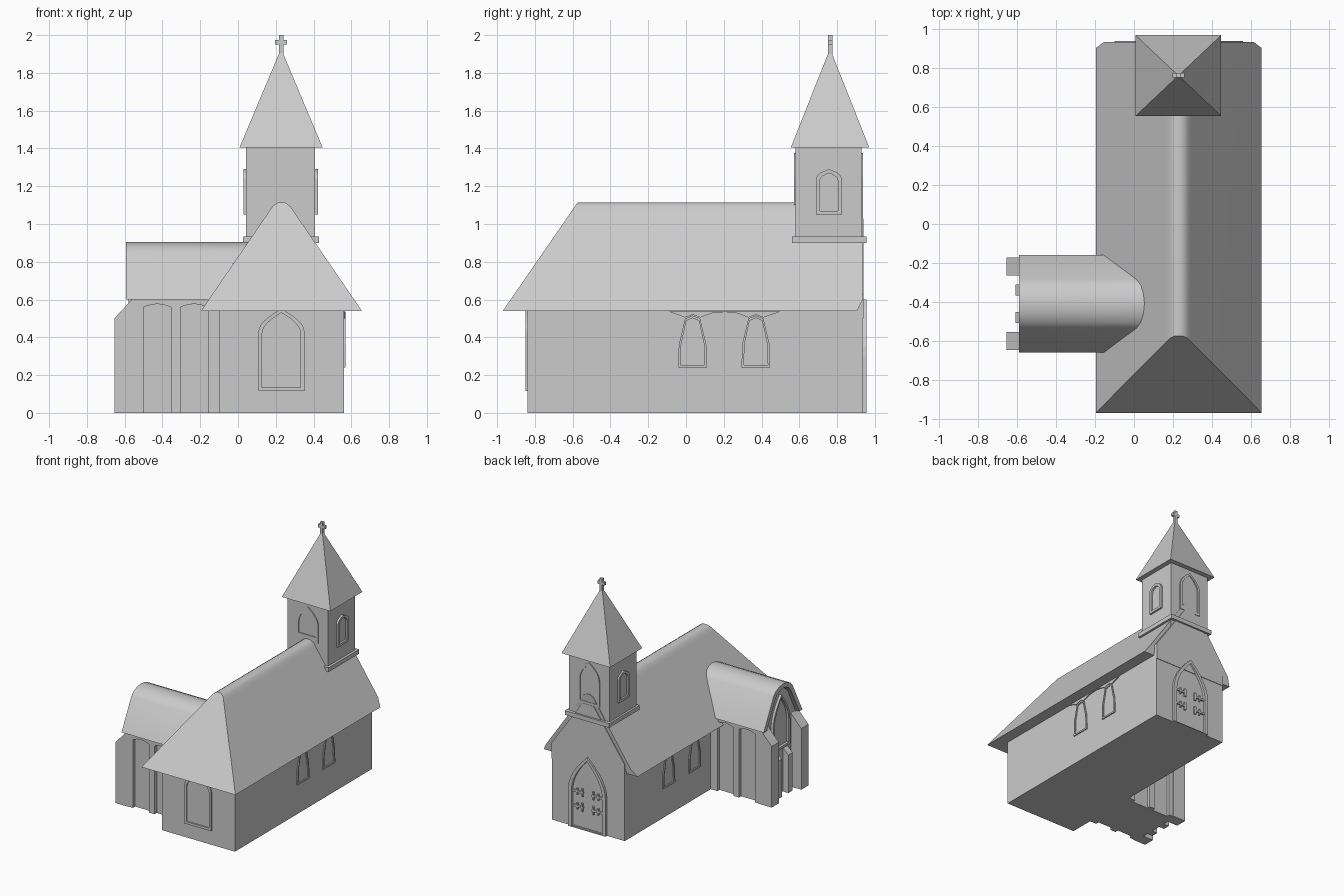
import bpy, bmesh, math

if "Cube" in bpy.data.objects:
    bpy.data.objects.remove(bpy.data.objects["Cube"])

CX = 0.23          # nave centre line
WY = -0.41         # wing centre line


def make(name, verts, faces, smooth=False):
    bm = bmesh.new()
    vs = [bm.verts.new(v) for v in verts]
    for f in faces:
        bm.faces.new([vs[i] for i in f])
    bmesh.ops.recalc_face_normals(bm, faces=bm.faces)
    me = bpy.data.meshes.new(name)
    bm.to_mesh(me)
    bm.free()
    ob = bpy.data.objects.new(name, me)
    bpy.context.collection.objects.link(ob)
    if smooth:
        bpy.context.view_layer.objects.active = ob
        ob.select_set(True)
        bpy.ops.object.shade_smooth_by_angle(angle=math.radians(35))
        ob.select_set(False)
    return ob


def place(axis, p, d):
    return (d, p[0], p[1]) if axis == 'x' else (p[0], d, p[1])


# Extrude a 2D outline along an axis; the ends may be functions of (u, z)
def prism(name, pts, axis, a, b, smooth=False):
    n = len(pts)
    fa = a if callable(a) else (lambda u, z: a)
    fb = b if callable(b) else (lambda u, z: b)
    verts = [place(axis, p, fa(*p)) for p in pts] + [place(axis, p, fb(*p)) for p in pts]
    faces = [list(range(n)), list(range(n, 2 * n))]
    faces += [[i, (i + 1) % n, n + (i + 1) % n, n + i] for i in range(n)]
    return make(name, verts, faces, smooth)


def box(name, x0, x1, y0, y1, z0, z1):
    return prism(name, [(x0, z0), (x1, z0), (x1, z1), (x0, z1)], 'y', y0, y1)


# Frame of thickness t following an outline centred at u = c
def ring(name, pts, axis, c, a, b, t=0.02):
    n = len(pts)
    w = max(p[0] for p in pts)
    z0, z1 = min(p[1] for p in pts), max(p[1] for p in pts)
    zm, h = (z0 + z1) / 2, (z1 - z0) / 2
    outer = [(c + u, z) for u, z in pts]
    inner = [(c + u * (w - t) / w, zm + (z - zm) * (h - t) / h) for u, z in pts]
    verts = [place(axis, p, d) for d in (a, b) for loop in (outer, inner) for p in loop]
    faces = []
    for i in range(n):
        j = (i + 1) % n
        faces += [[i, j, n + j, n + i], [2 * n + i, 2 * n + j, 3 * n + j, 3 * n + i],
                  [i, j, 2 * n + j, 2 * n + i], [n + i, n + j, 3 * n + j, 3 * n + i]]
    return make(name, verts, faces)


# Pointed arch outline
def arch(w, z0, zs, zt, power=1.8, n=6):
    right = [(w * (1 - (i / n) ** power), zs + (zt - zs) * i / n) for i in range(n)]
    return [(-w, z0), (w, z0)] + right + [(0, zt)] + [(-u, z) for u, z in reversed(right)]


def mirrored(half):
    return half + [(-u, z) for u, z in reversed(half)]


# Nave walls and gable
box("nave_walls", -0.10, 0.56, -0.84, 0.935, 0, 0.56)
gable = mirrored([(-0.33, 0.5), (-0.33, 0.63), (-0.05, 1.03)])
prism("gable_wall", [(CX + u, z) for u, z in gable], 'y', 0.88, 0.94)

# Nave roof: rounded ridge, hipped front, clipped back corners
roof = mirrored([(-0.425, 0.54), (-0.385, 0.60), (-0.063, 1.07), (-0.046, 1.095), (-0.02, 1.113)])
prism("nave_roof", [(CX + u, z) for u, z in roof], 'y',
      lambda u, z: -0.97 + 0.69 * (z - 0.54),
      lambda u, z: 0.905 if z < 0.55 else 0.935, smooth=True)

# Front window
ring("front_window_frame", arch(0.122, 0.115, 0.43, 0.55, 1.9), 'y', CX, -0.85, -0.83)

# Back door with frame and strap hinges
ring("door_frame", arch(0.17, -0.03, 0.30, 0.60, 1.9), 'y', CX, 0.93, 0.955, 0.03)
box("door_step", CX - 0.17, CX + 0.17, 0.92, 0.942, 0, 0.01)
for o in bpy.data.objects:          # keep the door frame on the ground
    if o.name == "door_frame":
        for v in o.data.vertices:
            v.co.z = max(v.co.z, 0)
for s in (-1, 1):
    for z in (0.17, 0.29):
        x = sorted((CX + s * 0.04, CX + s * 0.14))
        box("hinge_bar", x[0], x[1], 0.93, 0.948, z, z + 0.015)
        t = CX + s * 0.05
        box("hinge_tip", t - 0.008, t + 0.008, 0.93, 0.948, z - 0.025, z + 0.04)
        t = CX + s * 0.095
        box("hinge_prong", t - 0.006, t + 0.006, 0.93, 0.948, z - 0.018, z + 0.033)

# Paired side windows with a shared hood on both nave walls
side = [(-0.076, 0.24), (0.076, 0.24), (0.073, 0.36), (0.04, 0.50), (0, 0.515),
        (-0.04, 0.50), (-0.073, 0.36)]
hood_top = [(-0.09, 0.536), (0.50, 0.536)]
hood_low = [(0.41, 0.505), (0.37, 0.52), (0.33, 0.505), (0.27, 0.528), (0.205, 0.534),
            (0.14, 0.528), (0.075, 0.505), (0.035, 0.52), (-0.005, 0.505)]
for x0, x1 in ((0.55, 0.569), (-0.109, -0.09)):
    for y in (0.035, 0.37):
        ring("side_window_frame", side, 'x', y, x0, x1, 0.013)
    prism("window_hood", hood_top + hood_low, 'x', x0, x1)

# Bell tower
TY = 0.755
box("tower_walls", 0.043, 0.408, 0.58, 0.93, 0.62, 1.42)
box("tower_band", 0.027, 0.428, 0.56, 0.955, 0.90, 0.935)
for y0, y1 in ((0.573, 0.59), (0.92, 0.938)):
    ring("tower_window_frame", arch(0.098, 1.03 if y0 > 0.8 else 1.10, 1.23, 1.375, 2.2),
         'y', 0.226, y0, y1)
box("tower_window_sill", 0.148, 0.304, 0.573, 0.59, 1.11, 1.145)
for x0, x1 in ((0.03, 0.05), (0.40, 0.424)):
    ring("belfry_window_frame", arch(0.068, 1.05, 1.23, 1.29, 2.8), 'x', TY + 0.002, x0, x1)

# Spire and cross
bpy.ops.mesh.primitive_cone_add(vertices=4, radius1=0.22 * math.sqrt(2), radius2=0.014,
                                depth=0.50, location=(0, 0, 0), rotation=(0, 0, math.pi / 4))
spire = bpy.context.object
spire.name = "spire"
bpy.ops.object.transform_apply(location=False, rotation=True, scale=False)
spire.scale = (1, 0.2075 / 0.22, 1)
spire.location = (CX - 0.002, 0.7625, 1.655)
box("cross_post", CX - 0.014, CX + 0.01, TY - 0.002, TY + 0.02, 1.88, 2.0)
box("cross_arm", CX - 0.033, CX + 0.03, TY - 0.002, TY + 0.02, 1.95, 1.975)

# Wing walls under a rounded roof shell
wing = mirrored([(-0.205, 0), (-0.205, 0.60), (-0.10, 0.81), (-0.04, 0.855)])
prism("wing_walls", [(WY + u, z) for u, z in wing], 'x', -0.56, 0.0)
outer = [(-0.25, 0.60), (-0.125, 0.845), (-0.095, 0.878), (-0.05, 0.897), (0, 0.905)]
inner = [(-0.21, 0.60), (-0.10, 0.815), (-0.075, 0.845), (-0.04, 0.863), (0, 0.87)]
top = outer + [(-u, z) for u, z in reversed(outer[:-1])]
low = inner + [(-u, z) for u, z in reversed(inner[:-1])]
shell = top + low[::-1]
prism("wing_roof", [(WY + u, z) for u, z in shell], 'x', -0.592,
      lambda u, z: -0.155 + (z - 0.6) / 1.46, smooth=True)

# Wing pilasters with shallow arches, and corner buttresses
comb = [(-0.565, 0), (-0.565, 0.61), (-0.09, 0.61), (-0.09, 0), (-0.16, 0)]
for r, l in ((-0.16, -0.305), (-0.355, -0.50)):
    m = (r + l) / 2
    comb += [(r, 0.56), (m + 0.035, 0.572), (m, 0.577), (m - 0.035, 0.572), (l, 0.56), (l, 0)]
    comb += [(-0.355, 0)] if l > -0.4 else []
buttress = [(-0.655, 0), (-0.655, 0.50), (-0.585, 0.575), (-0.555, 0.61), (-0.54, 0.61), (-0.54, 0)]
for s in (-1, 1):
    y = sorted((WY + s * 0.195, WY + s * 0.233))
    prism("wing_pilasters", comb, 'y', y[0], y[1])
    y = sorted((WY + s * 0.145, WY + s * 0.238))
    prism("corner_buttress", buttress, 'y', y[0], y[1])
    # Small piers below the wing window
    y = WY + s * 0.07
    prism("window_pier", [(-0.61, 0), (-0.61, 0.31), (-0.55, 0.37), (-0.55, 0)],
          'y', y - 0.028, y + 0.028)

# Wing end window
ring("wing_window_frame", arch(0.11, 0.37, 0.58, 0.81, 1.8), 'x', WY, -0.58, -0.55)
